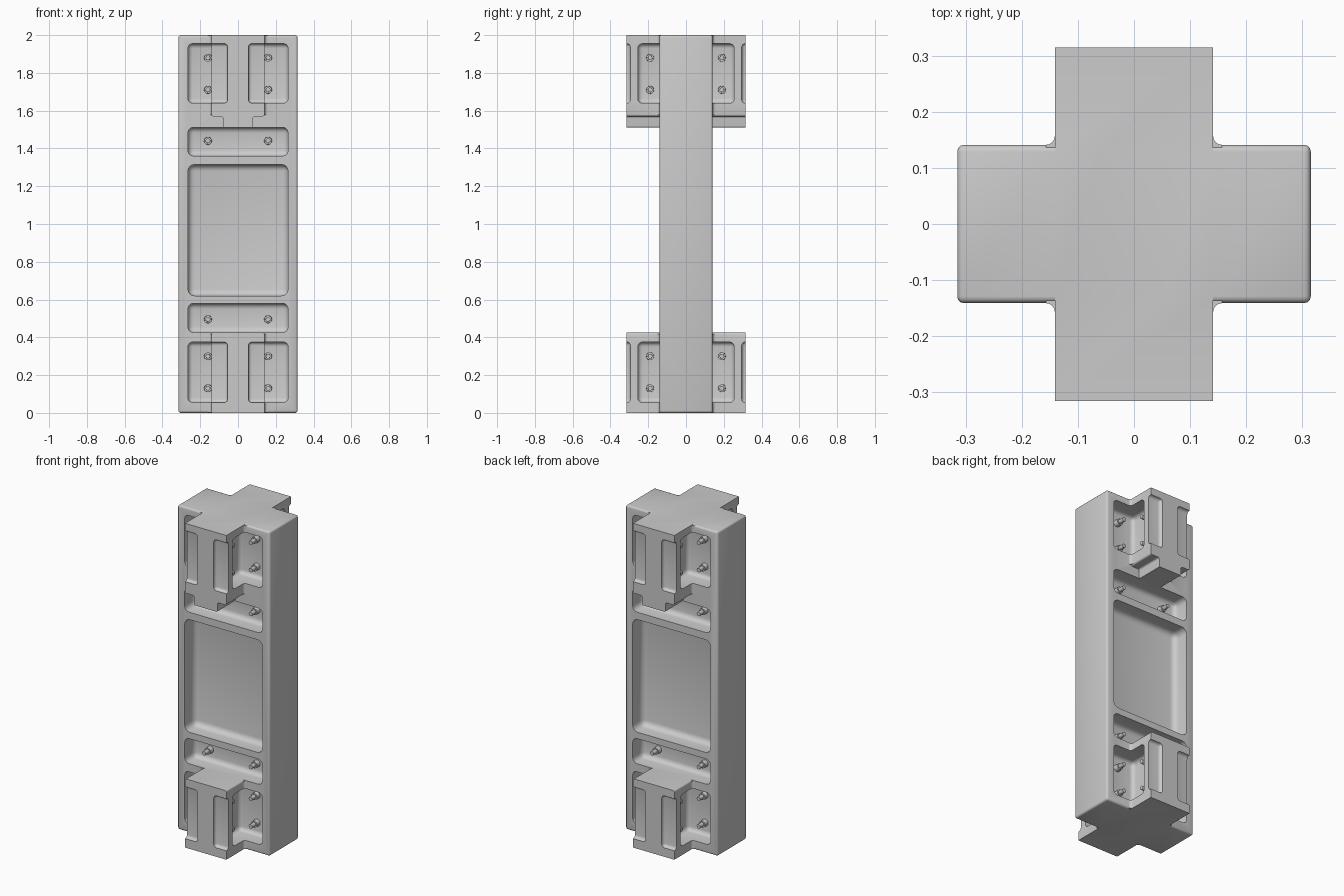
import bpy, bmesh
from math import sin, cos, pi
from mathutils import Matrix, Vector

if "Cube" in bpy.data.objects:
    bpy.data.objects.remove(bpy.data.objects["Cube"])

def finish(bm, name):
    bmesh.ops.recalc_face_normals(bm, faces=bm.faces)
    me = bpy.data.meshes.new(name)
    bm.to_mesh(me)
    bm.free()
    ob = bpy.data.objects.new(name, me)
    bpy.context.collection.objects.link(ob)
    return ob

def rounded_box(name, a, b, r, seg=4):
    lo = Vector([min(p, q) for p, q in zip(a, b)])
    hi = Vector([max(p, q) for p, q in zip(a, b)])
    bm = bmesh.new()
    bmesh.ops.create_cube(bm, size=1)
    for v in bm.verts:
        v.co = Vector([lo[i] + (hi[i] - lo[i]) * (v.co[i] + 0.5) for i in range(3)])
    bmesh.ops.bevel(bm, geom=bm.edges[:], offset=r, segments=seg, profile=0.5, affect='EDGES')
    return finish(bm, name)

def extrude(bm, pts, move):
    f = bm.faces.new([bm.verts.new(p) for p in pts])
    ext = bmesh.ops.extrude_face_region(bm, geom=[f])
    bmesh.ops.translate(bm, vec=move, verts=[v for v in ext['geom'] if isinstance(v, bmesh.types.BMVert)])

def block(name, pts, depth, flat_z):
    # x-z outline swept along y; long edges rounded except at the flat outer end
    bm = bmesh.new()
    extrude(bm, [(x, -depth, z) for x, z in pts], (0, 2 * depth, 0))
    bmesh.ops.recalc_face_normals(bm, faces=bm.faces)
    long_edges = [e for e in bm.edges if abs(e.verts[0].co.y - e.verts[1].co.y) > 0.1
                  and abs(e.verts[0].co.z - flat_z) > 0.01]
    bmesh.ops.bevel(bm, geom=long_edges, offset=0.01, segments=3, profile=0.5, affect='EDGES')
    return finish(bm, name)

def fillet(sx, sy, z0, z1):
    # concave strip in the inner corner between slab and block
    r, n = 0.016, 4
    bm = bmesh.new()
    pts = [(T - 0.01, T - 0.01), (T + r, T - 0.01)]
    pts += [(T + r - r * sin(i / n * pi / 2), T + r - r * cos(i / n * pi / 2)) for i in range(n + 1)]
    pts += [(T - 0.01, T + r)]
    extrude(bm, [(sx * x, sy * y, z0) for x, y in pts], (0, 0, z1 - z0))
    return finish(bm, 'fillet')

def boolean(ob, others, op):
    bpy.context.view_layer.objects.active = ob
    for o in others:
        m = ob.modifiers.new('bool', 'BOOLEAN')
        m.operation, m.solver, m.object = op, 'EXACT', o
        bpy.ops.object.modifier_apply(modifier=m.name)
        bpy.data.objects.remove(o)

def smooth(ob):
    bpy.ops.object.select_all(action='DESELECT')
    ob.select_set(True)
    bpy.context.view_layer.objects.active = ob
    bpy.ops.object.shade_smooth_by_angle(angle=0.6)

W, T, FLOOR = 0.315, 0.141, 0.04      # half width, half thickness, pocket floor
ZONES = [(0.055, 0.375), (1.64, 1.955)]
SIDES = (-1, 1)
CORNERS = [(a, b) for a in SIDES for b in SIDES]

# Main slab joined with the foot and head cross blocks
body = rounded_box('pillar_body', (-W, -T, 0), (W, T, 2), 0.012, 3)
foot = block('foot_block', [(-T, 0), (T, 0), (T, 0.425), (-T, 0.425)], W, 0)
head = block('head_block', [(-T, 2), (-T, 1.57), (-0.08, 1.57), (-0.08, 1.51),
                            (0.08, 1.51), (0.08, 1.57), (T, 1.57), (T, 2)], W, 2)
strips = [fillet(a, b, z0, z1) for a, b in CORNERS for z0, z1 in [(0.003, 0.418), (1.577, 1.997)]]
boolean(body, [foot, head] + strips, 'UNION')

cuts = []
# Wide pockets in the front and back
for s in SIDES:
    cuts.append(rounded_box('cut', (-0.265, s * FLOOR, 0.62), (0.265, s * 0.3, 1.315), 0.035))
    for z0, z1 in [(0.425, 0.58), (1.36, 1.512)]:
        cuts.append(rounded_box('cut', (-0.265, s * FLOOR, z0), (0.265, s * 0.4, z1), 0.03))
# Corner pockets and shallow notches in the block ends
for a, b in CORNERS:
    for z0, z1 in ZONES:
        cuts.append(rounded_box('cut', (a * FLOOR, b * FLOOR, z0), (a * 0.265, b * 0.255, z1), 0.025))
        cuts.append(rounded_box('cut', (a * 0.055, b * 0.295, z0), (a * 0.3, b * 0.45, z1), 0.018))
boolean(body, cuts, 'DIFFERENCE')
smooth(body)

# Bolts: a wide collar with a slimmer pin
def bolt(loc, axis):
    bm = bmesh.new()
    rot = Vector(axis).to_track_quat('Z', 'Y').to_matrix().to_4x4()
    for r, h0, h1 in [(0.021, -0.01, 0.03), (0.013, 0, 0.065)]:
        bmesh.ops.create_cone(bm, cap_ends=True, segments=20, radius1=r, radius2=r * 0.95, depth=h1 - h0,
                              matrix=Matrix.Translation(loc) @ rot @ Matrix.Translation((0, 0, (h0 + h1) / 2)))
    smooth(finish(bm, 'bolt'))

for a, b in CORNERS:
    for z in (0.13, 0.30, 0.495, 1.44, 1.71, 1.88):
        bolt((a * 0.159, b * FLOOR, z), (0, b, 0))
    for z in (0.13, 0.30, 1.71, 1.88):
        bolt((a * FLOOR, b * 0.19, z), (a, 0, 0))
